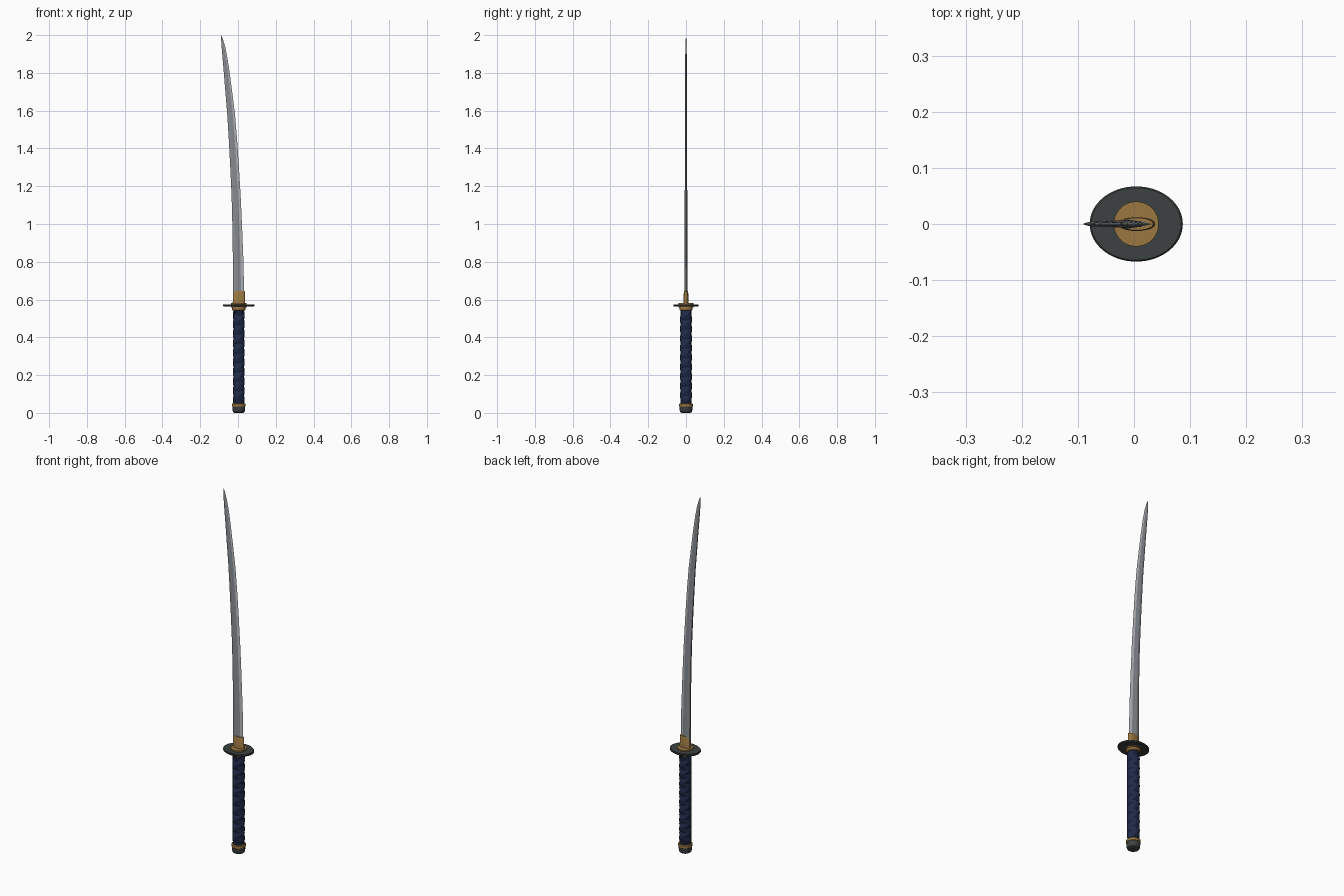
import bpy, bmesh, math

if "Cube" in bpy.data.objects:
    bpy.data.objects.remove(bpy.data.objects["Cube"])

CX = 0.004  # handle and guard axis


def material(name, rgb):
    m = bpy.data.materials.new(name)
    m.diffuse_color = (*rgb, 1)
    m.use_nodes = True
    m.node_tree.nodes["Principled BSDF"].inputs["Base Color"].default_value = m.diffuse_color
    return m


STEEL = material("blade steel", (0.25, 0.265, 0.285))
EDGE = material("polished edge steel", (0.46, 0.48, 0.50))
GOLD = material("aged gold", (0.33, 0.19, 0.055))
IRON = material("dark iron", (0.045, 0.053, 0.052))
NAVY = material("navy wrap", (0.014, 0.024, 0.068))
CORE = material("dark navy core", (0.009, 0.014, 0.04))


def finish(bm, name, mats, angle=35):
    bmesh.ops.remove_doubles(bm, verts=bm.verts, dist=1e-6)
    bmesh.ops.recalc_face_normals(bm, faces=bm.faces)
    me = bpy.data.meshes.new(name)
    bm.to_mesh(me)
    bm.free()
    for m in mats:
        me.materials.append(m)
    ob = bpy.data.objects.new(name, me)
    bpy.context.collection.objects.link(ob)
    bpy.ops.object.select_all(action='DESELECT')
    ob.select_set(True)
    bpy.context.view_layer.objects.active = ob
    if angle:
        bpy.ops.object.shade_smooth_by_angle(angle=math.radians(angle))
    return ob


def skin(bm, rings, cap=True):
    """Bridge closed rings of points and cap both ends."""
    vs = [[bm.verts.new(p) for p in r] for r in rings]
    n = len(rings[0])
    for a, b in zip(vs, vs[1:]):
        for i in range(n):
            j = (i + 1) % n
            f = bm.faces.new((a[i], a[j], b[j], b[i]))
            f.material_index = 0
    if cap:
        bm.faces.new(vs[0])
        bm.faces.new(vs[-1])
    return vs


def lathe(name, profile, mat, cx=CX, ratio=1.0, seg=40):
    """Turned part from (radius, z) pairs; ratio squashes it in y."""
    bm = bmesh.new()
    skin(bm, [[(cx + r * math.cos(2 * math.pi * i / seg),
                r * ratio * math.sin(2 * math.pi * i / seg), z)
               for i in range(seg)] for r, z in profile])
    return finish(bm, name, [mat])


# Pommel cap and its gold ring
lathe("pommel_cap", [(0.024, 0.0), (0.030, 0.004), (0.033, 0.012), (0.034, 0.034)], IRON)
lathe("pommel_ring", [(0.033, 0.032), (0.036, 0.035), (0.036, 0.048), (0.033, 0.051)], GOLD)

# Grip core
lathe("grip_core", [(0.0285, 0.045), (0.0285, 0.55)], CORE)

# Crossed grip wrap: two ribbons wound each way
Z0, Z1, PITCH, HALF = 0.068, 0.53, 0.10, 0.019
bm = bmesh.new()
for direction in (1, -1):
    for start in (0, math.pi):
        rings = []
        steps = int((Z1 - Z0) / PITCH * 28)
        for k in range(steps + 1):
            z = Z0 + (Z1 - Z0) * k / steps
            a = start + direction * 2 * math.pi * (z - Z0) / PITCH
            ring = []
            for r, dz in ((0.027, -HALF), (0.0302, -HALF * 0.8), (0.0312, 0),
                          (0.0302, HALF * 0.8), (0.027, HALF)):
                r += 0.0003 * direction
                ring.append((CX + r * math.cos(a), r * math.sin(a), z + dz))
            rings.append(ring)
        skin(bm, rings)
finish(bm, "grip_wrap", [NAVY], 40)

# Collar under the guard
lathe("grip_collar", [(0.032, 0.543), (0.035, 0.546), (0.035, 0.559), (0.033, 0.561)], GOLD)

# Oval guard with washers on both faces
lathe("guard", [(0.080, 0.563), (0.083, 0.566), (0.083, 0.572), (0.080, 0.575)],
      IRON, ratio=0.067 / 0.083, seg=64)
lathe("lower_washer", [(0.040, 0.557), (0.040, 0.564)], GOLD)
lathe("upper_washer", [(0.040, 0.574), (0.040, 0.582)], GOLD)

# Blade collar
lathe("blade_collar", [(0.033, 0.580), (0.031, 0.643), (0.029, 0.645)], GOLD,
      cx=0.005, ratio=0.38)

# Curved blade: (z, spine x, cutting edge x)
stations = [(0.59, -0.026, 0.033), (0.80, -0.027, 0.029), (1.0, -0.030, 0.021),
            (1.15, -0.034, 0.014), (1.3, -0.041, 0.005), (1.45, -0.049, -0.005),
            (1.58, -0.057, -0.016), (1.70, -0.067, -0.031), (1.80, -0.075, -0.044),
            (1.88, -0.082, -0.056), (1.94, -0.087, -0.068), (1.98, -0.0895, -0.080),
            (2.0, -0.0905, -0.0895)]
rings = []
for z, s, e in stations:
    w = e - s
    t = 0.0085 - 0.0045 * (z - 0.59) / 1.41
    t *= min(1, w / 0.025)
    half = [(0.0, 0.6), (0.28, 1.0), (0.72, 0.5)]
    ring = [(s + u * w, -t * k, z) for u, k in half] + [(e, 0, z)]
    ring += [(s + u * w, t * k, z) for u, k in reversed(half)]
    rings.append(ring)
bm = bmesh.new()
vs = skin(bm, rings)
for ring in vs:  # the strips touching the cutting edge are polished
    for f in ring[3].link_faces:
        if len(f.verts) == 4:
            f.material_index = 1
finish(bm, "blade", [STEEL, EDGE], 4)
